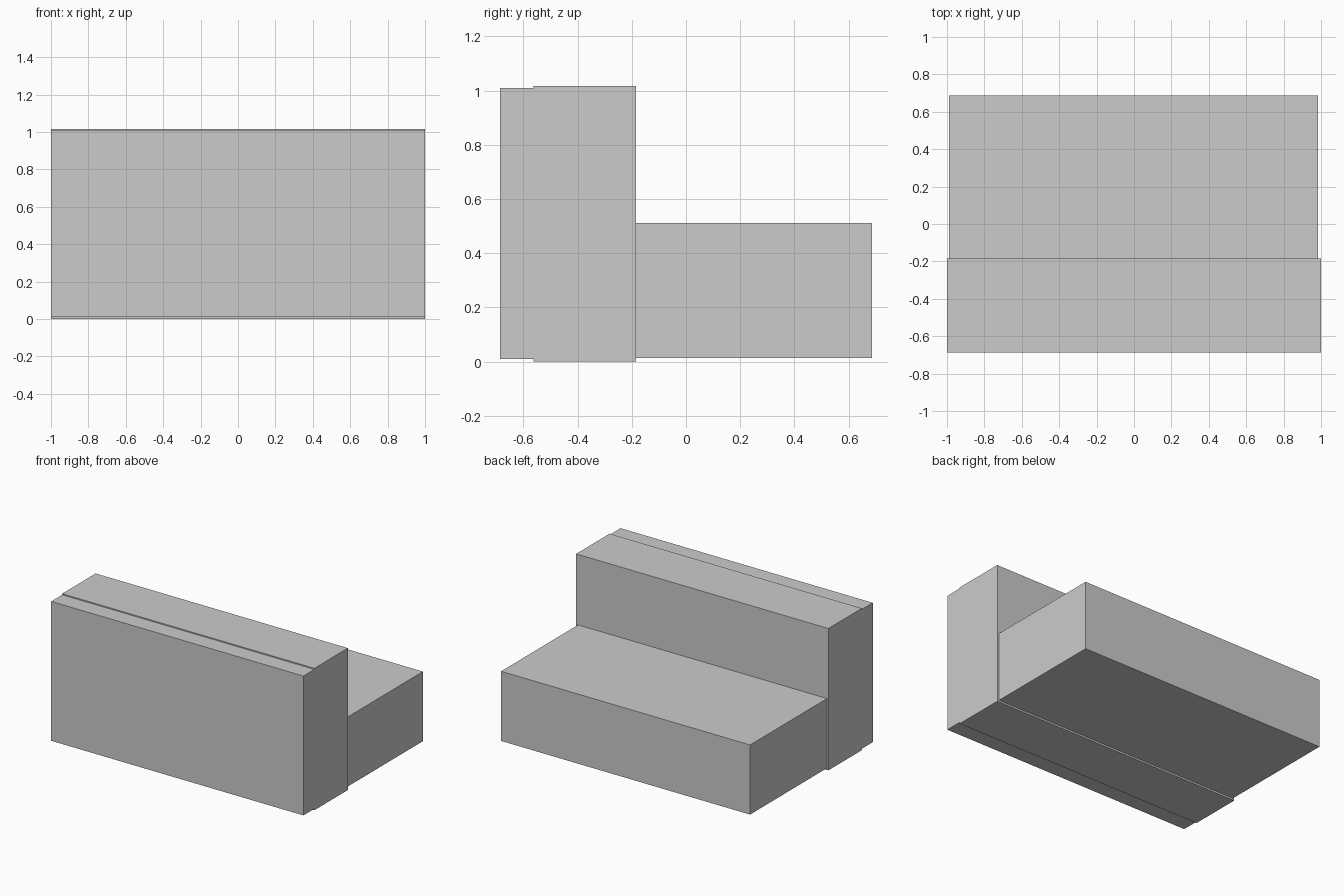
import bpy

if "Cube" in bpy.data.objects:
    bpy.data.objects.remove(bpy.data.objects["Cube"])


def prism(name, profile, x0, x1):
    """Extrude a closed (y, z) profile along x."""
    n = len(profile)
    verts = [(x, y, z) for x in (x0, x1) for y, z in profile]
    faces = [tuple(reversed(range(n))), tuple(range(n, 2 * n))]
    faces += [(i, (i + 1) % n, n + (i + 1) % n, n + i) for i in range(n)]
    mesh = bpy.data.meshes.new(name)
    mesh.from_pydata(verts, [], faces)
    mesh.update()
    obj = bpy.data.objects.new(name, mesh)
    bpy.context.collection.objects.link(obj)
    return obj


# Tall block, with a shallow step at top and bottom near the front
prism("tall_block", [
    (-0.687, 0.010), (-0.563, 0.010), (-0.563, 0.0), (-0.184, 0.0),
    (-0.184, 1.017), (-0.563, 1.017), (-0.563, 1.009), (-0.687, 1.009),
], -1.0, 1.0)

# Low block behind it, slightly narrower and raised off the ground
prism("low_block", [
    (-0.184, 0.013), (0.687, 0.013), (0.687, 0.512), (-0.184, 0.512),
], -0.989, 0.985)
